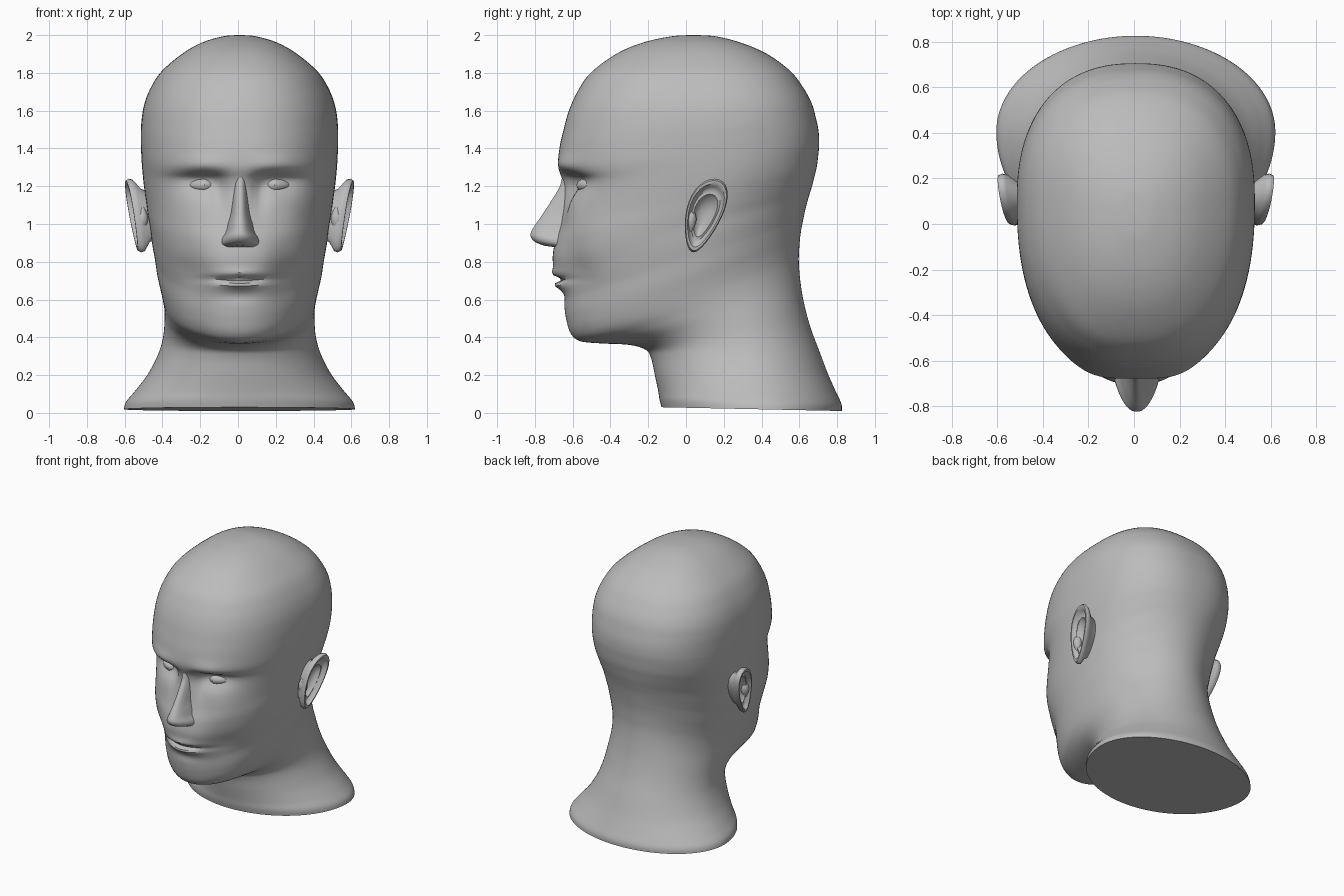
import bpy, bmesh, math

if "Cube" in bpy.data.objects:
    bpy.data.objects.remove(bpy.data.objects["Cube"])

skin = bpy.data.materials.new("plain grey")
skin.diffuse_color = (0.5, 0.5, 0.5, 1)
skin.use_nodes = True
skin.node_tree.nodes["Principled BSDF"].inputs["Base Color"].default_value = skin.diffuse_color


def finish(name, rings, cap_start=True, cap_end=True, angle=40):
    """Bridge closed rings of points into one smooth mesh."""
    bm = bmesh.new()
    loops = [[bm.verts.new(p) for p in r] for r in rings]
    n = len(loops[0])
    for a, b in zip(loops, loops[1:]):
        for i in range(n):
            j = (i + 1) % n
            bm.faces.new((a[i], a[j], b[j], b[i]))
    if cap_start:
        bm.faces.new(loops[0][::-1])
    if cap_end:
        bm.faces.new(loops[-1])
    bmesh.ops.recalc_face_normals(bm, faces=bm.faces)
    me = bpy.data.meshes.new(name)
    bm.to_mesh(me)
    bm.free()
    me.materials.append(skin)
    ob = bpy.data.objects.new(name, me)
    bpy.context.collection.objects.link(ob)
    bpy.ops.object.select_all(action='DESELECT')
    ob.select_set(True)
    bpy.context.view_layer.objects.active = ob
    bpy.ops.object.shade_smooth_by_angle(angle=math.radians(angle))
    return ob


def spline(rows, sub):
    """Catmull-Rom interpolation of rows of numbers."""
    out = []
    for k in range(len(rows) - 1):
        p0, p1, p2 = rows[max(k - 1, 0)], rows[k], rows[k + 1]
        p3 = rows[min(k + 2, len(rows) - 1)]
        for s in range(sub):
            t = s / sub
            out.append([0.5 * (2 * b + (c - a) * t + (2 * a - 5 * b + 4 * c - d) * t * t
                               + (3 * b - a - 3 * c + d) * t ** 3)
                        for a, b, c, d in zip(p0, p1, p2, p3)])
    return out + [list(rows[-1])]


def bump(v, centre, low, high=None):
    s = low if v < centre or high is None else high
    return math.exp(-((v - centre) / s) ** 2)


def spow(v, e):
    return math.copysign(abs(v) ** e, v)


# head and neck: tilted sections (front y, front z, back y, back z, half width)
sections = [
    (-.13, .03, .825, .01, .612), (-.14, .07, .822, .05, .60), (-.148, .12, .79, .12, .55),
    (-.165, .2, .75, .21, .485), (-.185, .29, .705, .33, .43), (-.215, .335, .66, .45, .405),
    (-.30, .36, .625, .58, .397), (-.45, .368, .605, .70, .398), (-.56, .38, .597, .80, .407),
    (-.61, .42, .60, .88, .42), (-.635, .5, .607, .95, .437), (-.65, .6, .62, 1.02, .45),
    (-.675, .7, .635, 1.09, .465), (-.705, .8, .652, 1.15, .475), (-.695, .9, .667, 1.2, .487),
    (-.665, 1.0, .68, 1.25, .497), (-.65, 1.1, .692, 1.3, .507), (-.65, 1.2, .70, 1.36, .515),
    (-.675, 1.3, .705, 1.42, .52), (-.67, 1.4, .702, 1.49, .522), (-.648, 1.5, .688, 1.56, .52),
    (-.62, 1.6, .665, 1.64, .507), (-.575, 1.7, .622, 1.72, .475), (-.505, 1.8, .552, 1.81, .415),
    (-.37, 1.9, .43, 1.9, .305), (-.23, 1.96, .29, 1.96, .20), (-.08, 1.993, .16, 1.993, .09),
    (.02, 2.0, .06, 2.0, .015)]
SEG = 128


def face_offset(x, z):
    """Push (+) or pull (-) of the face surface along y."""
    ax = abs(x)
    d = .075 * bump(ax, .18, .10, .16) * bump(z, 1.24, .085, .03)      # eye socket
    d += .03 * bump(ax, .11, .04) * bump(z, 1.18, .12, .06)            # beside the bridge
    d -= .015 * bump(ax, .2, .12) * bump(z, 1.315, .025, .05)          # brow
    d -= .015 * bump(ax, .3, .1) * bump(z, 1.02, .1)                   # cheekbone
    d += .025 * bump(ax, .25, .08) * bump(z, .75, .14)                 # cheek hollow
    mouth = bump(ax, 0, .13)
    d -= .022 * mouth * bump(z, .735, .014, .03)                       # upper lip
    d += .022 * bump(ax, 0, .16) * bump(z, .706, .012)                 # mouth line
    d -= .030 * bump(ax, 0, .11) * bump(z, .678, .022, .016)           # lower lip
    d += .010 * bump(ax, 0, .12) * bump(z, .615, .03)                  # above the chin
    return d


rings = []
for yf, zf, yb, zb, w in spline(sections, 7):
    yc = yf + .56 * (yb - yf)
    n = 2.0 + .35 * min(max((zf - .6) / .7, 0), 1)
    ring = []
    for i in range(SEG):
        a = 2 * math.pi * i / SEG
        c, s = math.cos(a), math.sin(a)
        y = yc - spow(c, 2 / n) * ((yc - yf) if c > 0 else (yb - yc))
        x = w * spow(s, 2 / n)
        z = zf + (zb - zf) * (y - yf) / (yb - yf)
        if c > 0 and .5 < z < 1.5:
            y += face_offset(x, z) * min(1, c * 2)
        ring.append((x + .008, y, z))
    rings.append(ring)
finish("head_and_neck", rings)

# nose: (z, ridge y, half width), a rounded wedge rooted in the face
nose = spline([(1.26, -.655, .035), (1.2, -.668, .036), (1.12, -.715, .045), (1.04, -.768, .058),
               (.97, -.815, .085), (.935, -.823, .108), (.905, -.80, .11), (.885, -.75, .085)], 4)
rings = []
for z, ridge, w in nose:
    ring = []
    for i in range(24):
        a = math.pi * i / 23
        depth = math.sin(a) ** 1.5
        y = -.61 + (ridge + .61) * depth
        # wings sit higher than the tip base
        ring.append((.012 + w * spow(math.cos(a), .9), y, z - .02 * (1 - depth) * (z < 1)))
    rings.append(ring)
finish("nose", rings, angle=50)

# eyes: lidded balls resting in the sockets
for side, label in ((-1, "left"), (1, "right")):
    rings = []
    for k in range(1, 12):
        p = math.pi * k / 12
        rings.append([(side * .185 + .008 + .085 * math.cos(p),
                       -.535 + .03 * abs(math.cos(p)) - .045 * math.sin(p) * math.cos(q),
                       1.205 + .036 * math.sin(p) * math.sin(q))
                      for q in (2 * math.pi * i / 16 for i in range(16))])
    finish(label + "_eye", rings)

# ears: (outline scale, sideways position) from the root over the rim into the bowl
ear_rings = [(.62, .44), (.72, .50), (.97, .535), (1.0, .555), (.95, .572), (.86, .572),
             (.78, .55), (.68, .54), (.58, .545), (.48, .52), (.2, .505)]
for side, label in ((-1, "left"), (1, "right")):
    rings = []
    for scale, out in ear_rings:
        ring = []
        for i in range(32):
            a = 2 * math.pi * i / 32
            h = math.sin(a)
            width = .098 + .03 * h
            y = .095 + .055 * h * scale + width * scale * math.cos(a)
            z = 1.045 + .195 * scale * h
            x = out + .14 * (y - .1) + .13 * (z - 1.05)
            ring.append((side * x + .008, y, z))
        rings.append(ring)
    finish(label + "_ear", rings, angle=50)
    # small flap in front of the ear opening
    rings = []
    for k in range(7):
        t = k / 6
        r = .008 + .024 * math.sin(math.pi * t)
        rings.append([(side * (.515 + r * math.cos(q)) + .008, .025 + r * math.sin(q), .96 + .13 * t)
                      for q in (2 * math.pi * i / 10 for i in range(10))])
    finish(label + "_ear_flap", rings)
